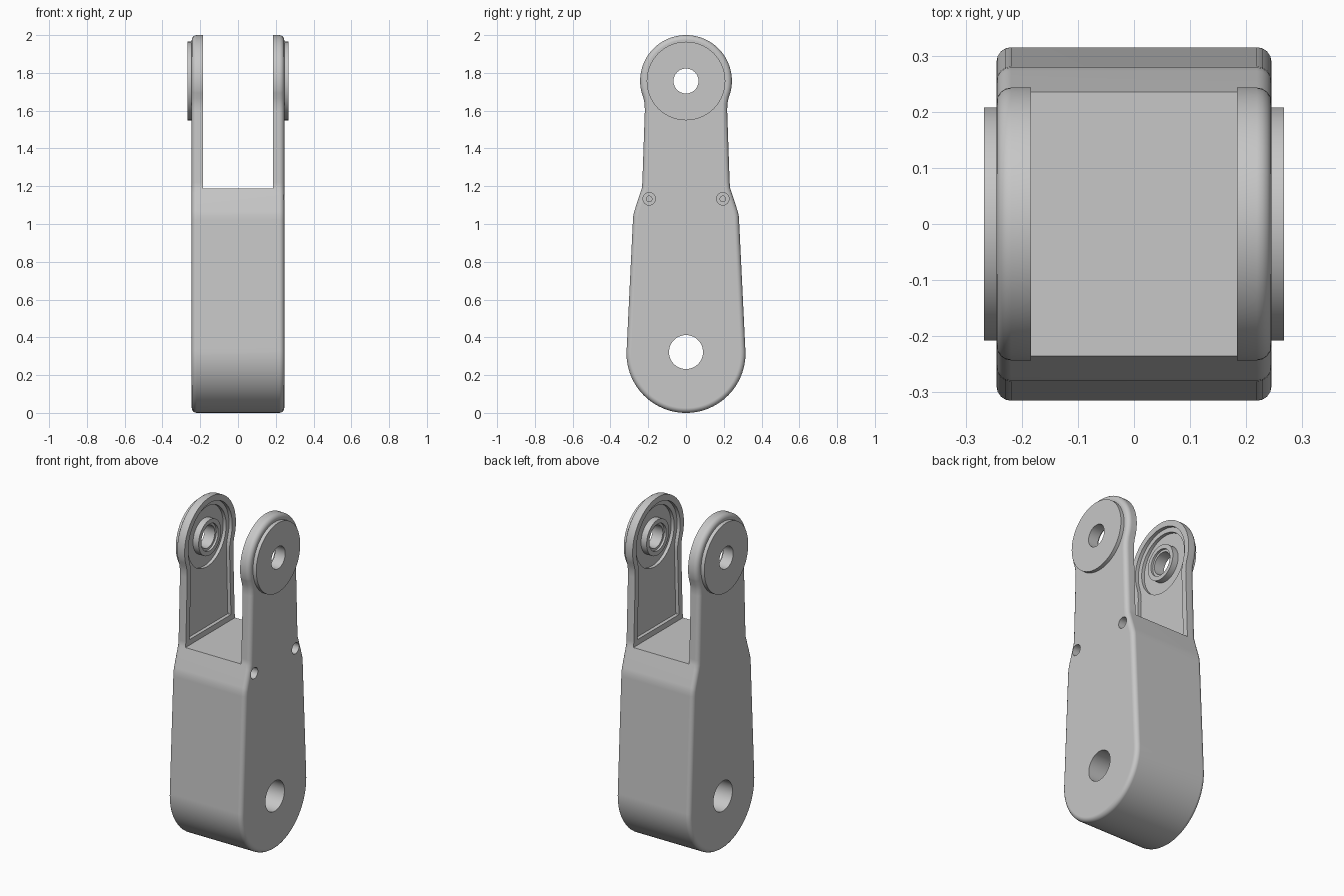
import bpy, bmesh
from math import sin, cos, radians, pi

cube = bpy.data.objects.get("Cube")
if cube:
    bpy.data.objects.remove(cube, do_unlink=True)

GREY = (0.57, 0.57, 0.57, 1)
metal = bpy.data.materials.new("plain grey")
metal.use_nodes = True
metal.diffuse_color = GREY
metal.node_tree.nodes["Principled BSDF"].inputs["Base Color"].default_value = GREY

TOP_Z, TOP_R = 1.757, 0.243      # upper pivot
LOW_Z, LOW_R = 0.315, 0.315      # lower pivot
HALF = 0.245                     # half width of the body


def finish(name, bm):
    bmesh.ops.recalc_face_normals(bm, faces=bm.faces)
    mesh = bpy.data.meshes.new(name)
    bm.to_mesh(mesh)
    bm.free()
    mesh.materials.append(metal)
    obj = bpy.data.objects.new(name, mesh)
    bpy.context.collection.objects.link(obj)
    return obj


def activate(obj):
    bpy.ops.object.select_all(action="DESELECT")
    obj.select_set(True)
    bpy.context.view_layer.objects.active = obj


def arc(r, z, start, end, n):
    """Points (y, z) on a circle centred on y = 0."""
    angles = [radians(start + (end - start) * i / n) for i in range(n + 1)]
    return [(r * cos(a), z + r * sin(a)) for a in angles]


def circle(r, y, z, n=64):
    return [(y + r * cos(2 * pi * i / n), z + r * sin(2 * pi * i / n)) for i in range(n)]


def mirrored(half):
    """Close a half outline by mirroring it across y = 0."""
    return half + [(-y, z) for y, z in reversed(half) if y > 1e-4]


def prism(name, points, x0, x1):
    """Extrude a (y, z) outline along x."""
    bm = bmesh.new()
    face = bm.faces.new([bm.verts.new((x0, y, z)) for y, z in points])
    moved = bmesh.ops.extrude_face_region(bm, geom=[face])["geom"]
    verts = [v for v in moved if isinstance(v, bmesh.types.BMVert)]
    bmesh.ops.translate(bm, verts=verts, vec=(x1 - x0, 0, 0))
    return finish(name, bm)


def lathe(name, profile, z, side, n=72):
    """Spin a closed (x, radius) profile around the x axis at height z."""
    bm = bmesh.new()
    rings = []
    for i in range(n):
        a = 2 * pi * i / n
        rings.append([bm.verts.new((side * x, r * cos(a), z + r * sin(a))) for x, r in profile])
    for i in range(n):
        p, q = rings[i], rings[(i + 1) % n]
        for j in range(len(profile)):
            k = (j + 1) % len(profile)
            bm.faces.new((p[j], p[k], q[k], q[j]))
    return finish(name, bm)


def cut(obj, points, x0, x1):
    cutter = prism("cutter", points, x0, x1)
    cutter.hide_render = True
    mod = obj.modifiers.new("cut", "BOOLEAN")
    mod.operation, mod.solver, mod.object = "DIFFERENCE", "EXACT", cutter
    activate(obj)
    bpy.ops.object.modifier_apply(modifier=mod.name)
    bpy.data.objects.remove(cutter, do_unlink=True)


def smooth(obj):
    activate(obj)
    bpy.ops.object.shade_smooth_by_angle(angle=radians(32))


# Body outline: round head, narrow neck, shoulder, tapered round foot
neck = [(0.225, 1.665), (0.219, 1.635), (0.218, 1.60), (0.231, 1.22)]
shoulder = [(0.234, 1.19), (0.242, 1.165), (0.273, 1.07), (0.279, 1.045), (0.281, 1.02)]
head = arc(TOP_R, TOP_Z, 90, -15, 36)
foot = arc(LOW_R, LOW_Z, 5, -90, 36)
body = prism("fork_body", mirrored(head + neck + shoulder + foot), -HALF, HALF)

# Rounded outer rims
bevel = body.modifiers.new("rim", "BEVEL")
bevel.width, bevel.segments = 0.026, 4
bevel.limit_method, bevel.angle_limit = "ANGLE", radians(60)
bevel.use_clamp_overlap = False
activate(body)
bpy.ops.object.modifier_apply(modifier="rim")

# Slot between the two arms
cut(body, [(-1, 1.187), (1, 1.187), (1, 2.5), (-1, 2.5)], -0.184, 0.184)

# Shallow pocket on the inner face of both arms, with a deeper round seat
RIM = 0.035
pocket = arc(TOP_R - RIM, TOP_Z, 90, -15, 36) + [(y - RIM, z) for y, z in neck]
cut(body, mirrored(pocket), -0.205, 0.205)
cut(body, circle(0.18, 0, TOP_Z, 72), -0.224, 0.224)

# Pivot holes
cut(body, circle(0.09, 0, TOP_Z), -0.5, 0.5)
cut(body, circle(0.09, 0, 0.322), -0.5, 0.5)

# Two counterbored screw holes on one side
for y in (-0.195, 0.195):
    cut(body, circle(0.033, y, 1.133, 32), 0.2, 0.3)
    cut(body, circle(0.015, y, 1.133, 24), 0.1, 0.25)
smooth(body)
weighted = body.modifiers.new("even_shading", "WEIGHTED_NORMAL")
weighted.keep_sharp = True

# Hubs: outer plate and inner boss with a stepped bore
hub = [(0.187, 0.08), (0.2, 0.08), (0.2, 0.066), (0.267, 0.066),
       (0.267, 0.208), (0.238, 0.208), (0.238, 0.106), (0.187, 0.106)]
for name, side in (("left_hub", 1), ("right_hub", -1)):
    smooth(lathe(name, hub, TOP_Z, side))
